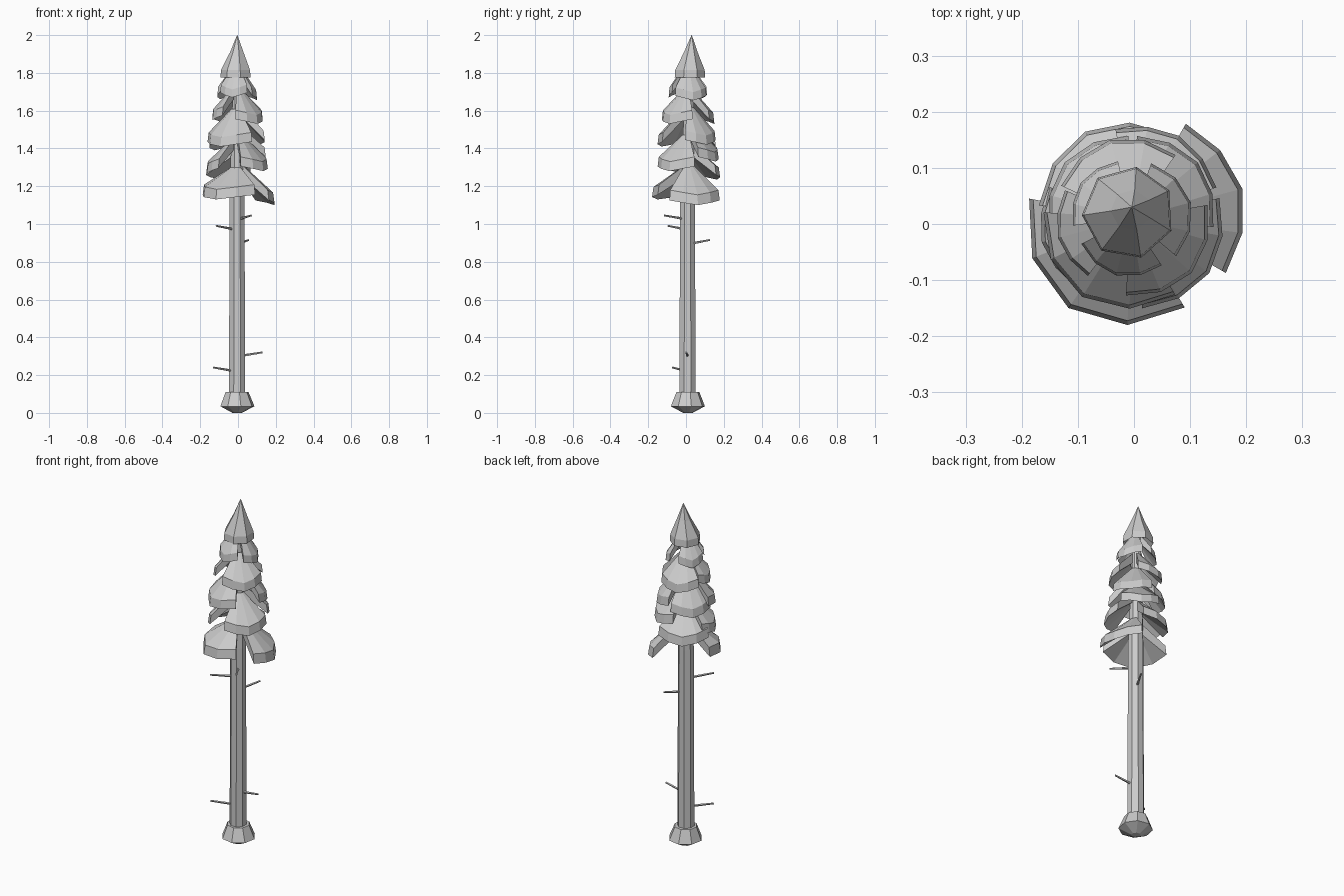
import bpy
import bmesh
from math import sin, cos, radians, tau
from mathutils import Vector

cube = bpy.data.objects.get("Cube")
if cube:
    bpy.data.objects.remove(cube)

grey = bpy.data.materials.new("plain_grey")
grey.use_nodes = True
grey.diffuse_color = (0.6, 0.6, 0.6, 1)
grey.node_tree.nodes["Principled BSDF"].inputs["Base Color"].default_value = (0.6, 0.6, 0.6, 1)

AXIS = Vector((-0.005, 0.01, 0))


def finish(bm, name):
    bmesh.ops.recalc_face_normals(bm, faces=bm.faces)
    mesh = bpy.data.meshes.new(name)
    bm.to_mesh(mesh)
    bm.free()
    mesh.materials.append(grey)
    obj = bpy.data.objects.new(name, mesh)
    bpy.context.collection.objects.link(obj)
    return obj


def lathe(name, profile, sides, turn=0):
    """Stack of polygon rings; each entry is x, y, z, radius."""
    bm = bmesh.new()
    rings = []
    for x, y, z, r in profile:
        rings.append([bm.verts.new((x + r * cos(turn + tau * i / sides),
                                    y + r * sin(turn + tau * i / sides), z))
                      for i in range(sides)])
    for low, high in zip(rings, rings[1:]):
        for i in range(sides):
            j = (i + 1) % sides
            bm.faces.new((low[i], low[j], high[j], high[i]))
    bm.faces.new(rings[0])
    bm.faces.new(rings[-1])
    return finish(bm, name)


def bough(name, angle, half, radius, z, rise=0.15, segments=4):
    """Thick drooping fan of needles: a sector of a cone with a lip."""
    lip = 0.03 + radius * 0.12
    bm = bmesh.new()
    rows = []
    for i in range(segments + 1):
        t = 2 * i / segments - 1
        a = radians(angle + half * t)
        reach = radius * (1 - 0.05 * abs(t))
        base = z + 0.025 * abs(t)
        # closed section: top root, shoulder, lip edge, bottom root
        section = ((0.03, z + rise + lip), (reach * 0.96, base + lip),
                   (reach, base), (0.03, z + rise - 0.01))
        rows.append([bm.verts.new((AXIS.x + r * cos(a), AXIS.y + r * sin(a), h))
                     for r, h in section])
    for a, b in zip(rows, rows[1:]):
        for k in range(4):
            n = (k + 1) % 4
            bm.faces.new((a[k], a[n], b[n], b[k]))
    bm.faces.new(rows[0])
    bm.faces.new(rows[-1])
    return finish(bm, name)


def twig(name, tip):
    """Thin dead branch from the trunk out to its tip."""
    tip = Vector(tip)
    out = Vector((tip.x - AXIS.x, tip.y - AXIS.y, 0)).normalized()
    root = AXIS + out * 0.03 + Vector((0, 0, tip.z - 0.017))
    span = tip - root
    bm = bmesh.new()
    bmesh.ops.create_cone(bm, cap_ends=True, segments=5, radius1=0.007,
                          radius2=0.005, depth=span.length)
    obj = finish(bm, name)
    obj.rotation_euler = span.to_track_quat("Z", "Y").to_euler()
    obj.location = (root + tip) / 2
    return obj


# Trunk and its flared foot
lathe("trunk", [(-0.005, 0.008, 0.05, 0.046), (-0.005, 0.008, 1.15, 0.043),
                (-0.005, 0.02, 1.85, 0.02)], 8, tau / 16)
lathe("trunk_foot", [(-0.005, 0.01, 0, 0.025), (-0.003, 0.01, 0.035, 0.092),
                     (-0.005, 0.01, 0.11, 0.062)], 8, 0.2)

# Boughs from bottom to top: direction, half spread, reach, lip height
boughs = [
    (235, 66, 0.195, 1.13, 0.12), (15, 45, 0.205, 1.10, 0.16),
    (118, 54, 0.175, 1.235, 0.13), (325, 48, 0.17, 1.28, 0.14),
    (195, 36, 0.165, 1.27, 0.13), (60, 40, 0.17, 1.33, 0.13),
    (238, 62, 0.165, 1.41, 0.15), (40, 46, 0.155, 1.42, 0.15),
    (140, 48, 0.155, 1.39, 0.16), (318, 52, 0.145, 1.53, 0.13),
    (105, 50, 0.145, 1.53, 0.13), (195, 38, 0.135, 1.55, 0.12),
    (15, 55, 0.11, 1.655, 0.12), (145, 42, 0.11, 1.66, 0.12),
    (255, 48, 0.105, 1.67, 0.11),
]
for n, spec in enumerate(boughs, 1):
    bough(f"bough_{n:02d}", *spec)

# Pointed crown with a short lip
lathe("crown", [(-0.01, 0.02, 1.83, 0.04), (-0.01, 0.02, 1.775, 0.083),
                (-0.01, 0.02, 1.815, 0.08), (-0.005, 0.025, 1.91, 0.037),
                (-0.004, 0.03, 2.0, 0.001)], 7, 0.5)

# Dead twigs on the bare trunk
tips = [(0.07, -0.115, 1.045), (-0.115, -0.095, 0.99), (0.055, 0.125, 0.915),
        (0.13, 0.0, 0.32), (-0.13, -0.07, 0.24)]
for n, tip in enumerate(tips, 1):
    twig(f"twig_{n}", tip)
